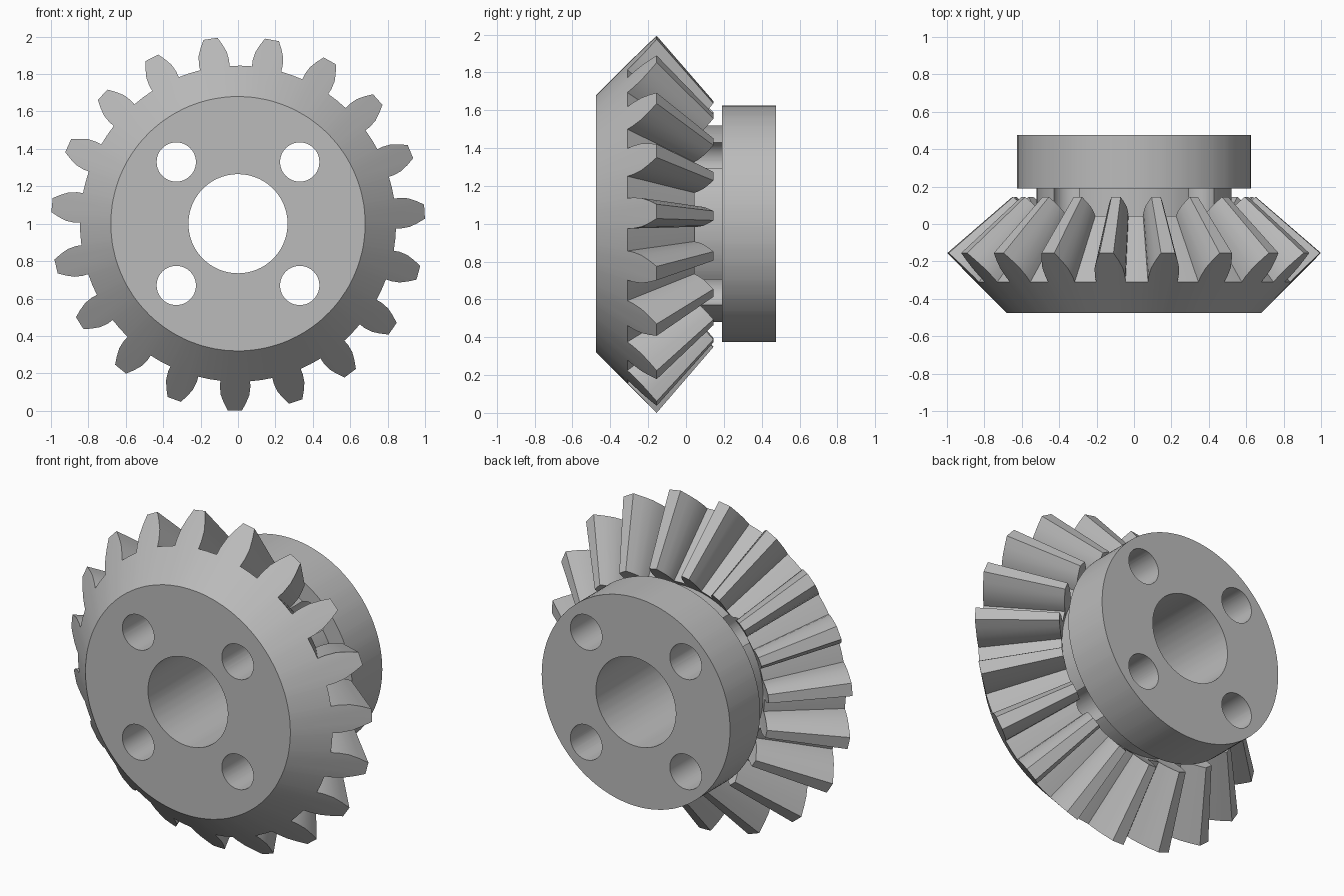
import bpy, bmesh, math
from mathutils import Matrix

cube = bpy.data.objects.get("Cube")
if cube:
    bpy.data.objects.remove(cube, do_unlink=True)

TEETH = 19
PITCH = 2 * math.pi / TEETH
START = math.radians(-91)      # direction of the lowest tooth
APEX_Y = 0.707                 # point where all tooth lines meet
INNER = 0.652                  # scale of the small tooth end towards the apex

steel = bpy.data.materials.new("grey_steel")
steel.use_nodes = True
colour = (0.5, 0.5, 0.5, 1)
steel.diffuse_color = colour
steel.node_tree.nodes["Principled BSDF"].inputs["Base Color"].default_value = colour


def make_object(name, bm):
    bmesh.ops.recalc_face_normals(bm, faces=bm.faces)
    mesh = bpy.data.meshes.new(name)
    bm.to_mesh(mesh)
    bm.free()
    mesh.materials.append(steel)
    obj = bpy.data.objects.new(name, mesh)
    bpy.context.collection.objects.link(obj)
    return obj


# Tooth flank: radius and half angle, root to tip
flank = [(0.845, 0.094), (0.875, 0.0935), (0.92, 0.083), (0.96, 0.062), (1.0, 0.038)]
tooth = [(r, -a) for r, a in flank] + [(r, a) for r, a in reversed(flank)]
tooth.append((0.845, PITCH / 2))
outline = [(r, START + i * PITCH + a) for i in range(TEETH) for r, a in tooth]

bm = bmesh.new()


def ring(place):
    """One loop of vertices; place maps the outline radius to (radius, y)."""
    loop = []
    for d, a in outline:
        r, y = place(d)
        loop.append(bm.verts.new((r * math.cos(a), y, 1 + r * math.sin(a))))
    return loop


def circle(r, y):
    return ring(lambda d: (r, y))


# Front face, toothed cone, neck, hub and bore as one closed skin
rings = [
    circle(0.265, -0.475),
    circle(0.68, -0.475),
    ring(lambda d: (d, d - 1.155)),
    ring(lambda d: (INNER * d, APEX_Y + INNER * (d - 1.155 - APEX_Y))),
    circle(0.52, 0.012),
    circle(0.52, 0.19),
    circle(0.625, 0.19),
    circle(0.625, 0.475),
    circle(0.265, 0.475),
]
count = len(outline)
for k, lower in enumerate(rings):
    upper = rings[(k + 1) % len(rings)]
    for i in range(count):
        j = (i + 1) % count
        bm.faces.new((lower[i], lower[j], upper[j], upper[i]))
gear = make_object("bevel_gear", bm)

# Four bolt holes through the whole gear
bm = bmesh.new()
for sx in (-1, 1):
    for sz in (-1, 1):
        place = Matrix.Translation((sx * 0.33, 0, 1 + sz * 0.33)) @ Matrix.Rotation(math.pi / 2, 4, 'X')
        bmesh.ops.create_cone(bm, cap_ends=True, segments=48, radius1=0.105,
                              radius2=0.105, depth=1.4, matrix=place)
cutter = make_object("bolt_hole_cutter", bm)
cutter.hide_render = True

cut = gear.modifiers.new("bolt_holes", 'BOOLEAN')
cut.operation = 'DIFFERENCE'
cut.solver = 'EXACT'
cut.object = cutter
bpy.ops.object.select_all(action='DESELECT')
gear.select_set(True)
bpy.context.view_layer.objects.active = gear
bpy.ops.object.modifier_apply(modifier=cut.name)
bpy.data.objects.remove(cutter, do_unlink=True)

bpy.ops.object.shade_smooth_by_angle(angle=math.radians(30))
